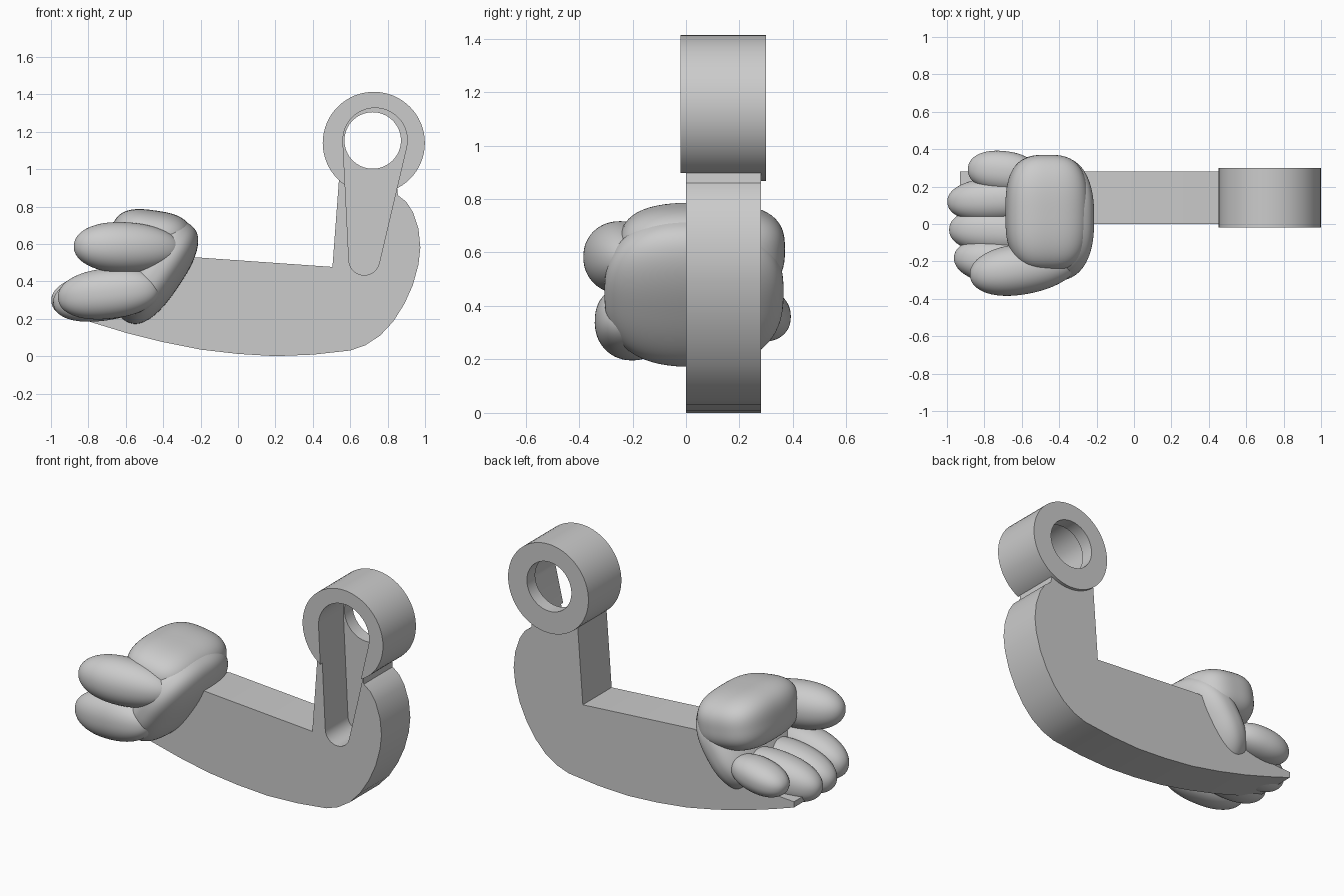
import bpy
import bmesh
from math import radians, sin, cos, atan2, asin, hypot, pi
from mathutils import Euler

cube = bpy.data.objects.get("Cube")
if cube:
    bpy.data.objects.remove(cube, do_unlink=True)

# One plain grey throughout
grey = bpy.data.materials.new("plain_grey")
grey.use_nodes = True
colour = (0.6, 0.6, 0.6, 1)
grey.diffuse_color = colour
grey.node_tree.nodes["Principled BSDF"].inputs["Base Color"].default_value = colour


def add_object(name, bm):
    bmesh.ops.recalc_face_normals(bm, faces=bm.faces)
    mesh = bpy.data.meshes.new(name)
    bm.to_mesh(mesh)
    bm.free()
    mesh.materials.append(grey)
    obj = bpy.data.objects.new(name, mesh)
    bpy.context.collection.objects.link(obj)
    return obj


def smooth(obj, angle):
    bpy.ops.object.select_all(action='DESELECT')
    obj.select_set(True)
    bpy.context.view_layer.objects.active = obj
    bpy.ops.object.shade_smooth_by_angle(angle=radians(angle))


def extrude_profile(name, points, front, back):
    """Closed x-z outline extruded along y."""
    bm = bmesh.new()
    face = bm.faces.new([bm.verts.new((x, front, z)) for x, z in points])
    moved = bmesh.ops.extrude_face_region(bm, geom=[face])["geom"]
    verts = [v for v in moved if isinstance(v, bmesh.types.BMVert)]
    bmesh.ops.translate(bm, verts=verts, vec=(0, back - front, 0))
    return add_object(name, bm)


def arc(cx, cz, r, start, end, steps):
    return [(cx + r * cos(start + (end - start) * i / steps),
             cz + r * sin(start + (end - start) * i / steps))
            for i in range(steps + 1)]


def circle(cx, cz, r, steps=64):
    return arc(cx, cz, r, 0, 2 * pi, steps)[:-1]


def combine(target, tool, operation):
    mod = target.modifiers.new(operation.lower(), 'BOOLEAN')
    mod.object = tool
    mod.operation = operation
    mod.solver = 'EXACT'
    bpy.context.view_layer.objects.active = target
    bpy.ops.object.modifier_apply(modifier=mod.name)
    bpy.data.objects.remove(tool, do_unlink=True)


def blob(name, centre, size, tilt=(0, 0, 0), power=2.0, taper=0.0):
    """Rounded lump: a sphere squared off by power and thinned toward +x."""
    bm = bmesh.new()
    bmesh.ops.create_icosphere(bm, subdivisions=5, radius=1)
    for v in bm.verts:
        v.co /= sum(abs(c) ** power for c in v.co) ** (1 / power)
        thin = 1 - taper * v.co.x
        v.co.x *= size[0]
        v.co.y *= size[1] * thin
        v.co.z *= size[2] * thin
    turn = Euler([radians(a) for a in tilt]).to_matrix()
    bmesh.ops.rotate(bm, verts=bm.verts, cent=(0, 0, 0), matrix=turn)
    bmesh.ops.translate(bm, verts=bm.verts, vec=centre)
    smooth(add_object(name, bm), 60)


# Bent flat arm
outline = [(-0.93, 0.23), (-0.78, 0.18), (-0.6, 0.125), (-0.4, 0.075),
           (-0.2, 0.035), (0, 0.012), (0.2, 0), (0.4, 0.008), (0.6, 0.03),
           (0.68, 0.058), (0.76, 0.11), (0.83, 0.185), (0.89, 0.28),
           (0.935, 0.38), (0.965, 0.49), (0.975, 0.58), (0.965, 0.68),
           (0.935, 0.77), (0.9, 0.825), (0.855, 0.86), (0.85, 0.91),
           (0.54, 0.945), (0.505, 0.477), (-0.25, 0.53), (-0.45, 0.5),
           (-0.7, 0.28), (-0.93, 0.265)]
arm = extrude_profile("mounting_arm", outline, 0, 0.28)

# Round collar at the top of the arm
combine(arm, extrude_profile("collar", circle(0.726, 1.14, 0.273), -0.02, 0.3), 'UNION')

# Tapered slot sunk into the front, then the bore through the back
big, small = (0.733, 1.155, 0.172), (0.675, 0.515, 0.082)
dx, dz = big[0] - small[0], big[1] - small[1]
axis = atan2(dz, dx)
reach = pi / 2 + asin((big[2] - small[2]) / hypot(dx, dz))
slot = arc(*big, axis - reach, axis + reach, 32)
slot += arc(*small, axis + reach, axis + 2 * pi - reach, 20)
combine(arm, extrude_profile("slot_cutter", slot, -0.2, 0.22), 'DIFFERENCE')
combine(arm, extrude_profile("bore_cutter", circle(0.72, 1.153, 0.151), 0.1, 0.5), 'DIFFERENCE')
smooth(arm, 25)

# Gripping hand: palm, thumb pad and fingers
blob("palm", (-0.435, 0.03, 0.45), (0.14, 0.335, 0.31), (0, 34, 0), 2.5)
blob("thumb_pad", (-0.465, 0.06, 0.61), (0.22, 0.31, 0.17), (0, 8, 0), 2.9)
blob("index_finger", (-0.59, -0.24, 0.58), (0.29, 0.135, 0.135), (0, 2, 8), 2.1, 0.08)
blob("middle_finger", (-0.69, -0.21, 0.335), (0.275, 0.125, 0.135), (0, -6, -8), 2.2)
blob("ring_finger", (-0.72, -0.04, 0.315), (0.27, 0.125, 0.125), (0, -8, -3), 2.2)
blob("fourth_finger", (-0.73, 0.13, 0.325), (0.27, 0.12, 0.125), (0, -8, 3), 2.2)
blob("little_finger", (-0.7, 0.28, 0.365), (0.19, 0.11, 0.095), (0, -8, -6), 2.2)
